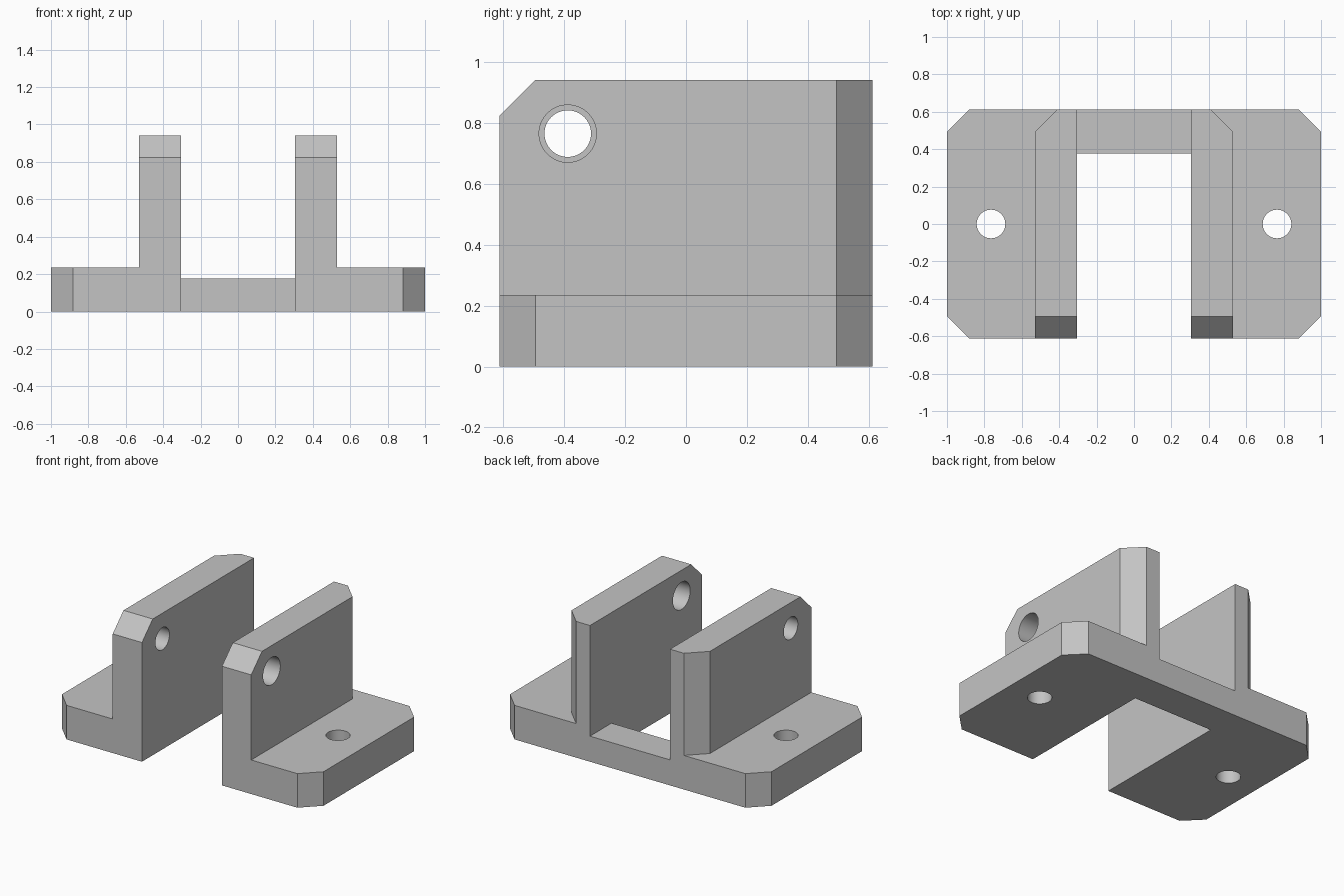
import bpy
import bmesh
from math import pi
from mathutils import Matrix, Vector

cube = bpy.data.objects.get("Cube")
if cube:
    bpy.data.objects.remove(cube, do_unlink=True)

# Shared dimensions
U = 1 / 17
HALF_Y = 10.4 * U
INNER, OUTER = 5.2 * U, 9 * U
FOOT_H, BRIDGE_H, TOP = 4 * U, 3 * U, 16 * U
CHAMFER = 2 * U
HOLE_X = 13 * U

grey = bpy.data.materials.new("plain grey")
grey.use_nodes = True
colour = (0.55, 0.55, 0.55, 1)
grey.diffuse_color = colour
grey.node_tree.nodes["Principled BSDF"].inputs["Base Color"].default_value = colour


def make_object(name, bm):
    bmesh.ops.recalc_face_normals(bm, faces=bm.faces)
    mesh = bpy.data.meshes.new(name)
    bm.to_mesh(mesh)
    bm.free()
    mesh.materials.append(grey)
    obj = bpy.data.objects.new(name, mesh)
    bpy.context.collection.objects.link(obj)
    return obj


def block(name, low, high, is_chamfered=None):
    """Box between two corners; edges whose midpoint passes the test are chamfered."""
    low, high = Vector(low), Vector(high)
    bm = bmesh.new()
    bmesh.ops.create_cube(bm, size=1)
    bmesh.ops.scale(bm, vec=high - low, verts=bm.verts)
    bmesh.ops.translate(bm, vec=(low + high) / 2, verts=bm.verts)
    if is_chamfered:
        edges = [e for e in bm.edges
                 if is_chamfered((e.verts[0].co + e.verts[1].co) / 2)]
        bmesh.ops.bevel(bm, geom=edges, offset=CHAMFER, segments=1,
                        affect='EDGES', profile=0.5)
    return make_object(name, bm)


def drill(name, centre, radius, length, along_x=False):
    bm = bmesh.new()
    turn = Matrix.Rotation(pi / 2, 4, 'Y') if along_x else Matrix()
    bmesh.ops.create_cone(bm, cap_ends=True, segments=64, radius1=radius,
                          radius2=radius, depth=length,
                          matrix=Matrix.Translation(centre) @ turn)
    return make_object(name, bm)


def combine(target, tool, operation):
    """Apply a boolean and discard the tool."""
    mod = target.modifiers.new(operation.title(), 'BOOLEAN')
    mod.operation, mod.solver, mod.object = operation, 'EXACT', tool
    bpy.context.view_layer.objects.active = target
    bpy.ops.object.modifier_apply(modifier=mod.name)
    bpy.data.objects.remove(tool, do_unlink=True)


def near(a, b):
    return abs(a - b) < 0.001


# Low bridge joining the two sides at the back
bracket = block("clevis_bracket", (-INNER, HALF_Y - 4 * U, 0), (INNER, HALF_Y, BRIDGE_H))

for side, pin_radius in ((1, 1.6 * U), (-1, 1.3 * U)):
    def span(a, b, side=side):
        return sorted((side * a, side * b))

    # Mounting foot with chamfered outer corners
    x0, x1 = span(INNER, 1)
    foot = block("foot", (x0, -HALF_Y, 0), (x1, HALF_Y, FOOT_H),
                 lambda m: near(m.x, side) and near(m.z, FOOT_H / 2))
    combine(bracket, foot, 'UNION')

    # Upright wall: chamfered top front edge and outer back corner
    x0, x1 = span(INNER, OUTER)
    wall = block("wall", (x0, -HALF_Y, FOOT_H), (x1, HALF_Y, TOP),
                 lambda m: (near(m.y, -HALF_Y) and near(m.z, TOP))
                 or (near(m.y, HALF_Y) and near(m.x, side * OUTER)))
    combine(bracket, wall, 'UNION')

    # Screw hole in the foot and pin hole in the wall
    combine(bracket, drill("screw_drill", (side * HOLE_X, 0, FOOT_H / 2),
                           1.3 * U, 1), 'DIFFERENCE')
    combine(bracket, drill("pin_drill", (side * (INNER + OUTER) / 2, -6.6 * U, 13 * U),
                           pin_radius, 0.5, True), 'DIFFERENCE')

# Smooth hole walls, crisp flat faces
bpy.ops.object.select_all(action='DESELECT')
bracket.select_set(True)
bpy.context.view_layer.objects.active = bracket
bpy.ops.object.shade_smooth_by_angle()
